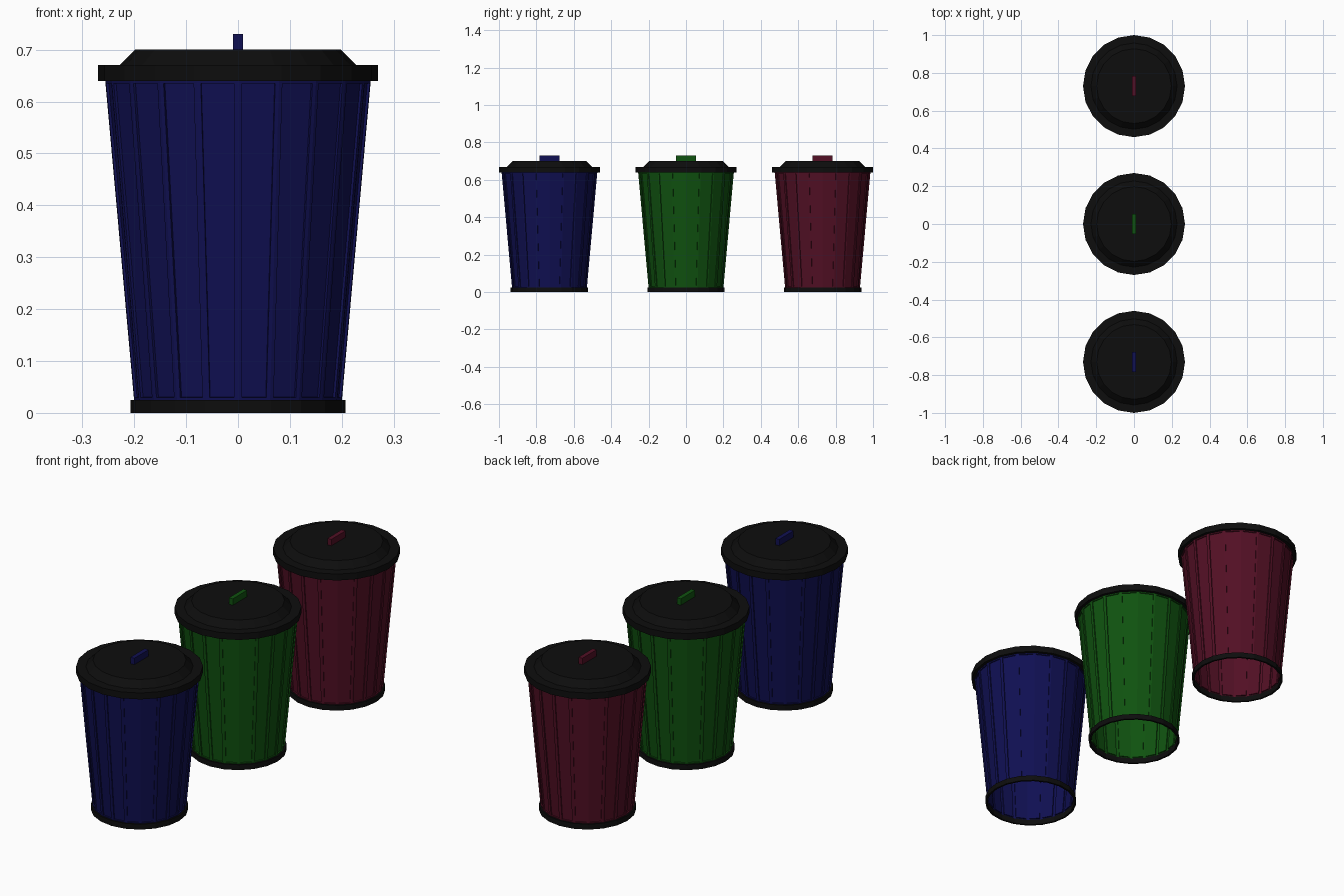
import bpy, bmesh, math

if "Cube" in bpy.data.objects:
    bpy.data.objects.remove(bpy.data.objects["Cube"])

SIDES = 20


def material(name, rgb):
    m = bpy.data.materials.new(name)
    m.diffuse_color = (*rgb, 1)
    m.use_nodes = True
    m.node_tree.nodes["Principled BSDF"].inputs["Base Color"].default_value = m.diffuse_color
    return m


black = material("black plastic", (0.004, 0.004, 0.004))
colours = {
    "blue": material("dark blue", (0.005, 0.005, 0.085)),
    "green": material("dark green", (0.005, 0.085, 0.005)),
    "red": material("dark red", (0.085, 0.005, 0.018)),
}


def lathe(bm, profile, closed=False):
    """Revolve (radius, z) points, listed bottom to top on the outside."""
    rings = []
    for r, z in profile:
        rings.append([bm.verts.new((r * math.cos(a), r * math.sin(a), z))
                      for a in (2 * math.pi * i / SIDES for i in range(SIDES))])
    pairs = list(zip(rings, rings[1:]))
    if closed:
        pairs.append((rings[-1], rings[0]))
    for lo, hi in pairs:
        for i in range(SIDES):
            j = (i + 1) % SIDES
            bm.faces.new((lo[i], lo[j], hi[j], hi[i]))
    return rings


def finish(bm, name, mat, y):
    me = bpy.data.meshes.new(name)
    bm.normal_update()
    bm.to_mesh(me)
    bm.free()
    me.materials.append(mat)
    ob = bpy.data.objects.new(name, me)
    ob.location.y = y
    bpy.context.collection.objects.link(ob)


def trash_can(label, mat, y):
    # tapered wall, open underneath, with a recessed panel on every side
    bm = bmesh.new()
    lathe(bm, [(0.2, 0.022), (0.256, 0.642)])
    bm.normal_update()
    panels = list(bm.faces)
    bmesh.ops.inset_individual(bm, faces=panels, thickness=0.0105, depth=0)
    bmesh.ops.inset_individual(bm, faces=panels, thickness=0.0005, depth=-0.005)
    finish(bm, label + "_body", mat, y)

    # foot ring
    bm = bmesh.new()
    lathe(bm, [(0.198, 0), (0.207, 0), (0.207, 0.025), (0.198, 0.025)], closed=True)
    finish(bm, label + "_foot_ring", black, y)

    # stepped lid
    bm = bmesh.new()
    rings = lathe(bm, [(0.25, 0.64), (0.27, 0.64), (0.27, 0.67),
                       (0.228, 0.67), (0.198, 0.70)])
    bm.faces.new(rings[-1])
    finish(bm, label + "_lid", black, y)

    # lid handle
    bm = bmesh.new()
    bmesh.ops.create_cube(bm, size=1)
    for v in bm.verts:
        v.co = (v.co.x * 0.02, v.co.y * 0.106, 0.7145 + v.co.z * 0.031)
    finish(bm, label + "_handle", mat, y)


for i, (label, mat) in enumerate(colours.items()):
    trash_can(label, mat, (i - 1) * 0.73)
